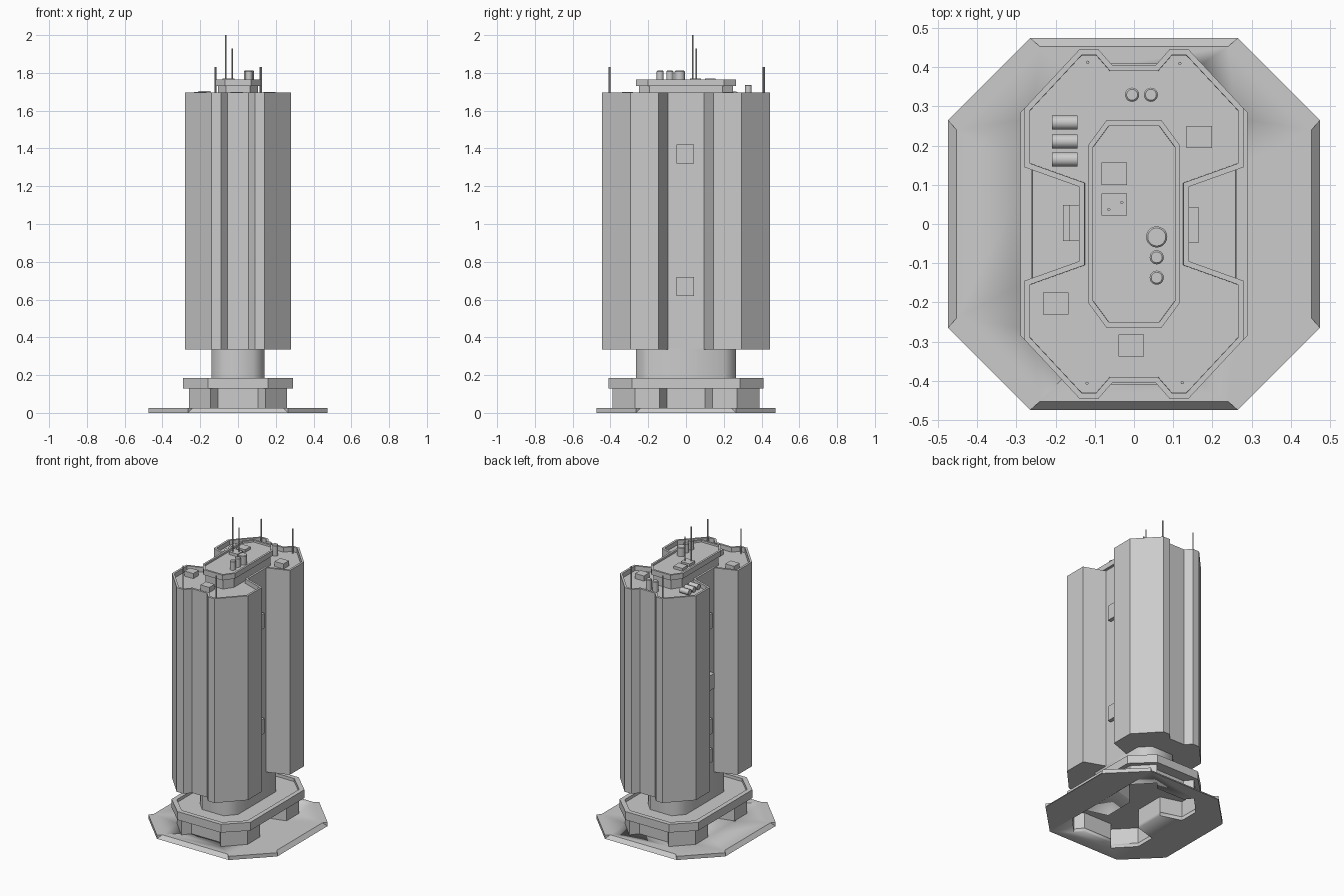
import bpy, bmesh, math
from mathutils import Matrix, Vector

cube = bpy.data.objects.get("Cube")
if cube:
    bpy.data.objects.remove(cube, do_unlink=True)

GREY = (0.6, 0.6, 0.6, 1)
grey = bpy.data.materials.new("plain grey")
grey.use_nodes = True
grey.diffuse_color = GREY
grey.node_tree.nodes["Principled BSDF"].inputs["Base Color"].default_value = GREY


def finish(name, bm, smooth=30):
    bmesh.ops.recalc_face_normals(bm, faces=bm.faces)
    mesh = bpy.data.meshes.new(name)
    bm.to_mesh(mesh)
    bm.free()
    mesh.materials.append(grey)
    obj = bpy.data.objects.new(name, mesh)
    bpy.context.collection.objects.link(obj)
    bpy.ops.object.select_all(action='DESELECT')
    obj.select_set(True)
    bpy.context.view_layer.objects.active = obj
    bpy.ops.object.shade_smooth_by_angle(angle=math.radians(smooth))
    return obj


def outline(quarter):
    """Mirror one quarter of a plan into a closed loop."""
    back = quarter[::-1]
    return (quarter + [(-x, y) for x, y in back]
            + [(-x, -y) for x, y in quarter] + [(x, -y) for x, y in back])


def prism(name, quarter, z0, z1, rim=0, depth=0, caps=True, smooth=30):
    """Extrude a plan; optionally sink the top inside a parapet."""
    bm = bmesh.new()
    loop = outline(quarter)
    low = [bm.verts.new((x, y, z0)) for x, y in loop]
    high = [bm.verts.new((x, y, z1)) for x, y in loop]
    for i in range(len(loop)):
        bm.faces.new((low[i - 1], low[i], high[i], high[i - 1]))
    if caps:
        bm.faces.new(low[::-1])
        top = bm.faces.new(high)
        bm.normal_update()
        if rim:
            bmesh.ops.inset_region(bm, faces=[top], thickness=rim, use_even_offset=True)
            bm.normal_update()
            bmesh.ops.inset_region(bm, faces=[top], thickness=0.0005, depth=-depth,
                                   use_even_offset=True)
    return finish(name, bm, smooth)


def box(name, x, y, z, sx, sy, sz):
    bm = bmesh.new()
    bmesh.ops.create_cube(bm, size=1, matrix=Matrix.LocRotScale(
        Vector((x, y, z)), None, Vector((sx, sy, sz))))
    return finish(name, bm)


def cylinder(name, x, y, z0, z1, r, sides=20, chamfer=0.0):
    bm = bmesh.new()
    bmesh.ops.create_cone(bm, cap_ends=True, segments=sides, radius1=r, radius2=r,
                          depth=z1 - z0, matrix=Matrix.Translation((x, y, (z0 + z1) / 2)))
    if chamfer:
        rim = [e for e in bm.edges if all(v.co.z > z1 - 0.001 for v in e.verts)]
        bmesh.ops.bevel(bm, geom=rim, offset=chamfer, segments=1, affect='EDGES')
    return finish(name, bm)


# Ground plate: octagon with a sloped kerb on each straight side
H, C, IN, W, T = 0.475, 0.265, 0.453, 0.24, 0.025
bm = bmesh.new()
bottom, upper = [], []
for k in range(4):
    turn = Matrix.Rotation(k * math.pi / 2, 4, 'Z')
    add = lambda x, y, z: bm.verts.new(turn @ Vector((x, y, z)))
    b = [add(H, -C, 0), add(H, C, 0)]
    t = [add(H, -C, T), add(IN, -W, T), add(IN, W, T), add(H, C, T)]
    bm.faces.new((b[0], b[1], t[2], t[1]))
    bm.faces.new((b[0], t[1], t[0]))
    bm.faces.new((b[1], t[3], t[2]))
    bottom += b
    upper += t
for k in range(4):
    n = (k + 1) % 4
    bm.faces.new((bottom[2 * k + 1], bottom[2 * n], upper[4 * n], upper[4 * k + 3]))
bm.faces.new(bottom[::-1])
bm.faces.new(upper)
plate = finish("ground_plate", bm)

# Hollow ground storey, open through the plate
core = [(0.12, 0.1), (0.26, 0.14), (0.26, 0.27), (0.145, 0.39), (0.105, 0.34)]
cutter = prism("plate_cutter", core, -0.1, 0.1)
cutter.hide_render = True
cut = plate.modifiers.new("opening", 'BOOLEAN')
cut.operation = 'DIFFERENCE'
cut.solver = 'EXACT'
cut.object = cutter
bpy.context.view_layer.objects.active = plate
bpy.ops.object.modifier_apply(modifier=cut.name)
bpy.data.objects.remove(cutter, do_unlink=True)
prism("ground_storey", core, T, 0.13, caps=False)

# Podium, neck and main tower
prism("podium", [(0.29, 0.285), (0.16, 0.41)], 0.13, 0.185, 0.03, 0.02)
prism("neck", [(0.14, 0.2), (0.08, 0.265)], 0.16, 0.34, smooth=50)
tower = [(0.14, 0.095), (0.28, 0.145), (0.28, 0.295), (0.14, 0.445),
         (0.09, 0.445), (0.055, 0.405)]
prism("tower", tower, 0.335, 1.695, 0.014, 0.03)

# Penthouse
prism("penthouse_wall", [(0.105, 0.192), (0.064, 0.25)], 1.66, 1.735)
prism("penthouse_cap", [(0.118, 0.2), (0.07, 0.265)], 1.73, 1.765, 0.013, 0.012)

# Side boxes in the wall recesses
for z in (1.37, 0.67):
    box("right_wall_box", 0.15, -0.003, z, 0.03, 0.092, 0.1)
    box("left_wall_box", -0.15, 0.003, z, 0.03, 0.092, 0.1)
box("left_large_box", -0.158, 0.003, 0.975, 0.046, 0.092, 0.1)
box("left_low_box", -0.15, 0.003, 0.475, 0.03, 0.092, 0.09)

# Flat rooftop units
for x, y in ((0.167, 0.222), (-0.2, -0.203), (-0.007, -0.31)):
    box("roof_unit", x, y, 1.68, 0.065, 0.057, 0.038)
for y in (0.128, 0.05):
    box("penthouse_unit", -0.05, y, 1.76, 0.065, 0.057, 0.022)

# Tanks
for y, r in ((-0.033, 0.027), (-0.085, 0.018), (-0.137, 0.018)):
    cylinder("penthouse_tank", 0.058, y, 1.75, 1.812, r, chamfer=0.004)
for x in (-0.005, 0.043):
    cylinder("roof_tank", x, 0.33, 1.66, 1.737, 0.018, chamfer=0.004)

# Rounded ducts lying along x
for y in (0.259, 0.211, 0.165):
    bm = bmesh.new()
    bmesh.ops.create_cone(bm, cap_ends=True, segments=20, radius1=0.018, radius2=0.018,
                          depth=0.065, matrix=Matrix.Translation((-0.177, y, 1.685))
                          @ Matrix.Rotation(math.pi / 2, 4, 'Y'))
    finish("roof_duct", bm)

# Antennas
for x, y, z0, z1 in ((-0.064, 0.037, 1.75, 2.0), (-0.031, 0.055, 1.75, 1.93),
                     (-0.118, 0.413, 1.66, 1.83), (0.117, 0.41, 1.66, 1.83),
                     (-0.12, -0.407, 1.66, 1.83), (0.123, -0.405, 1.66, 1.83)):
    cylinder("antenna", x, y, z0, z1, 0.004, 8)
